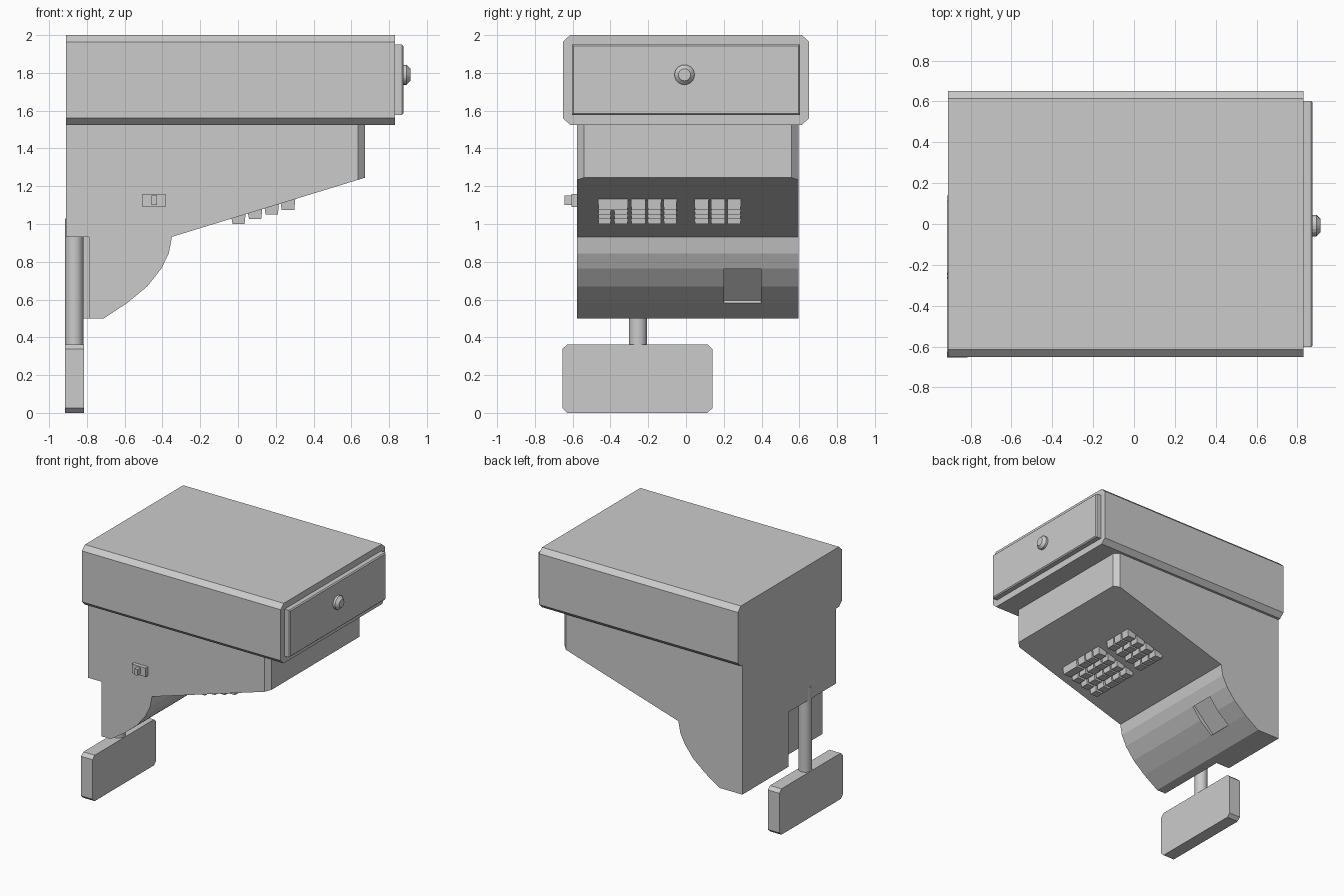
import bpy, bmesh, math
from mathutils import Vector, Matrix

if "Cube" in bpy.data.objects:
    bpy.data.objects.remove(bpy.data.objects["Cube"])


def finish(bm, name):
    bmesh.ops.recalc_face_normals(bm, faces=bm.faces)
    me = bpy.data.meshes.new(name)
    bm.to_mesh(me)
    bm.free()
    ob = bpy.data.objects.new(name, me)
    bpy.context.collection.objects.link(ob)
    return ob


def extrude(points, vec):
    bm = bmesh.new()
    f = bm.faces.new([bm.verts.new(p) for p in points])
    r = bmesh.ops.extrude_face_region(bm, geom=[f], use_keep_orig=True)
    vs = [v for v in r["geom"] if isinstance(v, bmesh.types.BMVert)]
    bmesh.ops.translate(bm, verts=vs, vec=vec)
    return bm


def chamfered_slab(name, x0, x1, y0, y1, z0, z1, cy, cz):
    # rectangle with cut corners in YZ, extruded along X
    p = [(y0 + cy, z0), (y1 - cy, z0), (y1, z0 + cz), (y1, z1 - cz),
         (y1 - cy, z1), (y0 + cy, z1), (y0, z1 - cz), (y0, z0 + cz)]
    return finish(extrude([(x0, y, z) for y, z in p], (x1 - x0, 0, 0)), name)


def box_bm(x0, x1, y0, y1, z0, z1):
    return extrude([(x0, y0, z0), (x1, y0, z0), (x1, y1, z0), (x0, y1, z0)],
                   (0, 0, z1 - z0))


def cut(target, cutter):
    m = target.modifiers.new("cut", 'BOOLEAN')
    m.operation, m.solver, m.object = 'DIFFERENCE', 'EXACT', cutter
    cutter.hide_render = True
    cutter.hide_set(True)


# Top case
chamfered_slab("top_case", -0.91, 0.83, -0.652, 0.652, 1.525, 2.0, 0.038, 0.036)

# Drawer front, slightly bevelled outer rim
bm = box_bm(0.825, 0.875, -0.603, 0.603, 1.578, 1.95)
rim = [e for e in bm.edges if all(v.co.x > 0.87 for v in e.verts)]
bmesh.ops.bevel(bm, geom=rim, offset=0.008, segments=1, affect='EDGES')
finish(bm, "drawer_front")

# Round knob
bm = bmesh.new()
turn = Matrix.Rotation(math.pi / 2, 4, 'Y')
for x0, x1, r0, r1 in ((0.87, 0.893, 0.053, 0.053), (0.893, 0.914, 0.053, 0.032)):
    bmesh.ops.create_cone(bm, cap_ends=True, segments=20, radius1=r0, radius2=r1,
                          depth=x1 - x0,
                          matrix=Matrix.Translation(((x0 + x1) / 2, -0.008, 1.79)) @ turn)
finish(bm, "knob")

# Lower body: sloped keypad underside and curved lip
profile = [(-0.91, 1.525), (0.672, 1.525), (0.672, 1.245), (-0.35, 0.932),
           (-0.366, 0.845), (-0.405, 0.765), (-0.48, 0.67), (-0.585, 0.583),
           (-0.71, 0.5), (-0.91, 0.5)]
bm = extrude([(x, -0.577, z) for x, z in profile], (0, 1.172, 0))
corners = [e for e in bm.edges if all(v.co.x > 0.67 for v in e.verts)
           and abs(e.verts[0].co.z - e.verts[1].co.z) > 0.1]
bmesh.ops.bevel(bm, geom=corners, offset=0.036 * math.sqrt(1), segments=1, affect='EDGES')
body = finish(bm, "lower_body")

# Rear notch for the lever, and small recessed panel on the curved lip
cut(body, finish(box_bm(-1.0, -0.79, -0.7, 0.018, 0.4, 0.932), "notch_cutter"))
a, b = Vector((-0.587, 0.582)), Vector((-0.407, 0.763))
n = Vector((1, -1)).normalized()
quad = [a - n * 0.02, b - n * 0.02, b + n * 0.1, a + n * 0.1]
cut(body, finish(extrude([(p.x, 0.2, p.y) for p in quad], (0, 0.197, 0)), "recess_cutter"))

# Lever rod and paddle
bm = bmesh.new()
bmesh.ops.create_cone(bm, cap_ends=True, segments=24, radius1=0.048, radius2=0.048,
                      depth=0.68, matrix=Matrix.Translation((-0.867, -0.254, 0.69)))
rod = finish(bm, "lever_rod")
for p in rod.data.polygons:
    p.use_smooth = len(p.vertices) == 4
chamfered_slab("lever_paddle", -0.915, -0.815, -0.655, 0.14, 0.0, 0.363, 0.027, 0.025)

# Side latch
finish(box_bm(-0.505, -0.383, -0.607, -0.57, 1.09, 1.16), "latch_base")
finish(box_bm(-0.457, -0.43, -0.642, -0.6, 1.1, 1.15), "latch_toggle")


# Keys: tapered blocks with level tips hanging from the slope
def key(name, x0, x1, y0, y1, tip):
    t = 0.006
    slope = lambda x: 1.25 + (x - 0.672) * 0.3063
    bm = box_bm(x0, x1, y0, y1, 0, 1)
    for v in bm.verts:
        if v.co.z > 0.5:
            v.co.z = slope(v.co.x) + 0.002
        else:
            v.co.z = tip
            v.co.x += t if v.co.x < (x0 + x1) / 2 else -t
            v.co.y += t / 2 if v.co.y < (y0 + y1) / 2 else -t / 2
    return finish(bm, name)


rows = [(-0.035, 0.041, 1.0), (0.052, 0.129, 1.027), (0.14, 0.217, 1.05), (0.225, 0.304, 1.073)]
cols = [(-0.292, -0.213), (-0.205, -0.13), (-0.12, -0.048),
        (0.044, 0.121), (0.131, 0.208), (0.218, 0.292)]
for i, (x0, x1, tip) in enumerate(rows):
    wide = [(-0.466, -0.306)] if i == 3 else [(-0.466, -0.396), (-0.382, -0.306)]
    for j, (y0, y1) in enumerate(wide + cols):
        key(f"key_{i}_{j}", x0, x1, y0, y1, tip)
